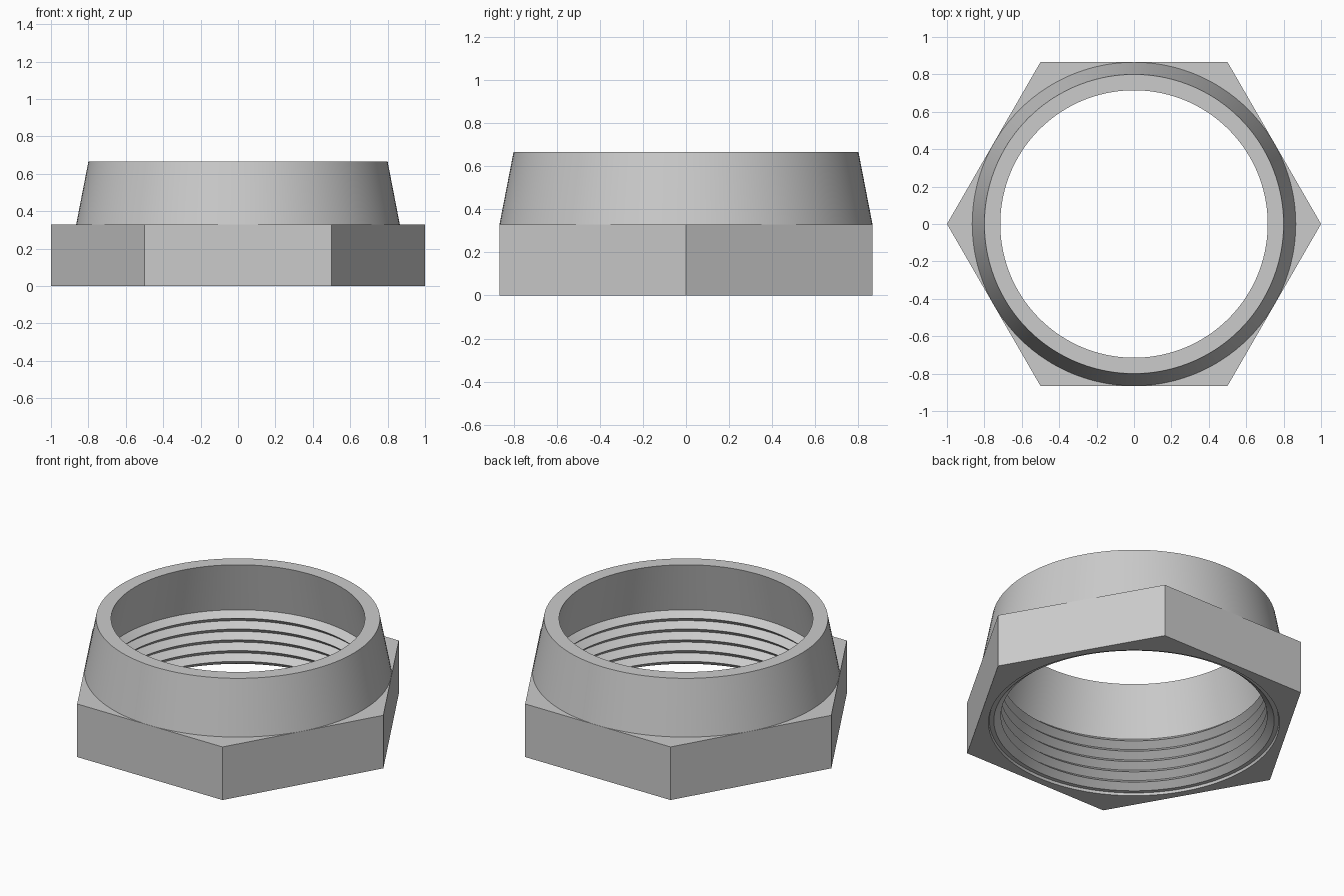
import bpy
import bmesh
import math

if "Cube" in bpy.data.objects:
    bpy.data.objects.remove(bpy.data.objects["Cube"], do_unlink=True)

SEGMENTS = 120
HEX = "hex"          # profile radius that follows the hexagon outline
BASE_TOP = 0.33
TOP = 0.665

steel = bpy.data.materials.new("grey_steel")
steel.use_nodes = True
colour = (0.6, 0.6, 0.6, 1)
steel.diffuse_color = colour
steel.node_tree.nodes["Principled BSDF"].inputs["Base Color"].default_value = colour


def radius_at(radius, angle):
    if radius != HEX:
        return radius
    offset = angle % (math.pi / 3) - math.pi / 6
    return math.cos(math.pi / 6) / math.cos(offset)


def lathe(name, profile):
    """Sweep a (radius, height) profile around z, facing right of its path."""
    bm = bmesh.new()
    rings = []
    for radius, z in profile:
        ring = []
        for i in range(SEGMENTS):
            a = math.tau * i / SEGMENTS
            r = radius_at(radius, a)
            ring.append(bm.verts.new((r * math.cos(a), r * math.sin(a), z)))
        rings.append(ring)
    for low, high in zip(rings, rings[1:]):
        for i in range(SEGMENTS):
            j = (i + 1) % SEGMENTS
            bm.faces.new((low[i], low[j], high[j], high[i]))
    mesh = bpy.data.meshes.new(name)
    bm.to_mesh(mesh)
    bm.free()
    mesh.materials.append(steel)
    obj = bpy.data.objects.new(name, mesh)
    bpy.context.collection.objects.link(obj)
    bpy.ops.object.select_all(action="DESELECT")
    obj.select_set(True)
    bpy.context.view_layer.objects.active = obj
    bpy.ops.object.shade_smooth_by_angle(angle=math.radians(25))


# Hexagonal base with a round opening underneath
lathe("hex_base", [(0.82, 0), (HEX, 0), (HEX, BASE_TOP), (0.865, BASE_TOP)])

# Tapered collar with a flat rim and a tapered bore
lathe("collar", [(0.865, BASE_TOP), (0.80, TOP), (0.715, TOP), (0.79, 0.35)])

# Internal thread: evenly spaced ridges, then a shallow recess at the bottom
PITCH, CREST, ROOT = 0.067, 0.75, 0.79
thread = [(ROOT, 0.35)]
for k in range(5):
    z = 0.316 - k * PITCH
    thread += [(CREST, z), (ROOT, z - PITCH / 2)]
thread += [(0.815, 0.015), (0.82, 0)]
lathe("inner_thread", thread)
